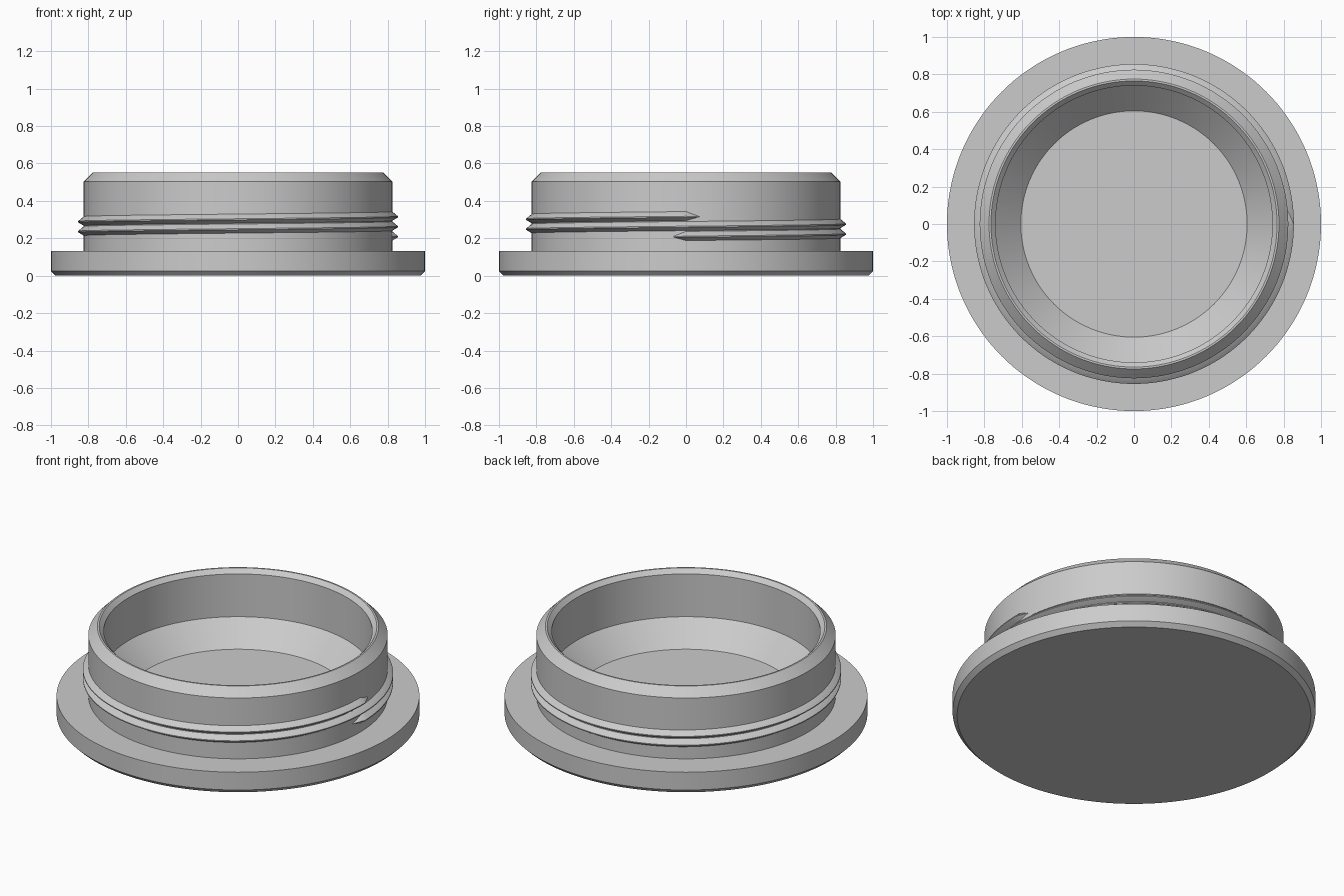
import bpy
import bmesh
from math import cos, sin, tau, radians

cube = bpy.data.objects.get("Cube")
if cube:
    bpy.data.objects.remove(cube, do_unlink=True)

SEGMENTS = 144
BODY_RADIUS = 0.825

grey = bpy.data.materials.new("plain_grey")
grey.use_nodes = True
colour = (0.6, 0.6, 0.6, 1)
grey.diffuse_color = colour
grey.node_tree.nodes["Principled BSDF"].inputs["Base Color"].default_value = colour


def finish(bm, name):
    """Turn a bmesh into a smooth-shaded object with crisp edges."""
    bmesh.ops.recalc_face_normals(bm, faces=bm.faces)
    mesh = bpy.data.meshes.new(name)
    bm.to_mesh(mesh)
    bm.free()
    mesh.materials.append(grey)
    obj = bpy.data.objects.new(name, mesh)
    bpy.context.collection.objects.link(obj)
    bpy.ops.object.select_all(action="DESELECT")
    obj.select_set(True)
    bpy.context.view_layer.objects.active = obj
    bpy.ops.object.shade_smooth_by_angle(angle=radians(25))
    return obj


def bridge(bm, a, b, closed):
    """Fill quads between two rows of vertices."""
    count = len(a) if closed else len(a) - 1
    for i in range(count):
        j = (i + 1) % len(a)
        bm.faces.new((a[i], a[j], b[j], b[i]))


# Cap body: flange, neck, chamfered rim and hollow with sloped floor edge
profile = [(0.975, 0), (1, 0.025), (1, 0.133), (BODY_RADIUS, 0.133),
           (BODY_RADIUS, 0.503), (0.775, 0.553), (0.765, 0.553),
           (0.74, 0.528), (0.74, 0.268), (0.605, 0.133)]
bm = bmesh.new()
rings = [[bm.verts.new((r * cos(tau * i / SEGMENTS), r * sin(tau * i / SEGMENTS), z))
          for i in range(SEGMENTS)] for r, z in profile]
for lower, upper in zip(rings, rings[1:]):
    bridge(bm, lower, upper, True)
bm.faces.new(rings[0])
bm.faces.new(rings[-1])
finish(bm, "cap_body")

# Screw thread: a two-turn helical ridge tapering to a point at both ends
PITCH, START_Z, TAPER = 0.053, 0.209, 5
section = [(-0.005, -0.023), (0, -0.021), (0.03, -0.003),
           (0.03, 0.003), (0, 0.028), (-0.005, 0.03)]
bm = bmesh.new()
rows = []
angles = [-TAPER, -2.5] + [2.5 * i for i in range(289)] + [722.5, 720 + TAPER]
for degrees in angles:
    past_end = max(-degrees, degrees - 720, 0)
    size = max(1 - past_end / TAPER, 0.02)
    a = radians(degrees)
    z = START_Z + PITCH * degrees / 360
    rows.append([bm.verts.new(((BODY_RADIUS + dr * size) * cos(a),
                               (BODY_RADIUS + dr * size) * sin(a),
                               z + dz * size)) for dr, dz in section])
for first, second in zip(rows, rows[1:]):
    bridge(bm, first, second, True)
bm.faces.new(rows[0])
bm.faces.new(rows[-1])
finish(bm, "screw_thread")
